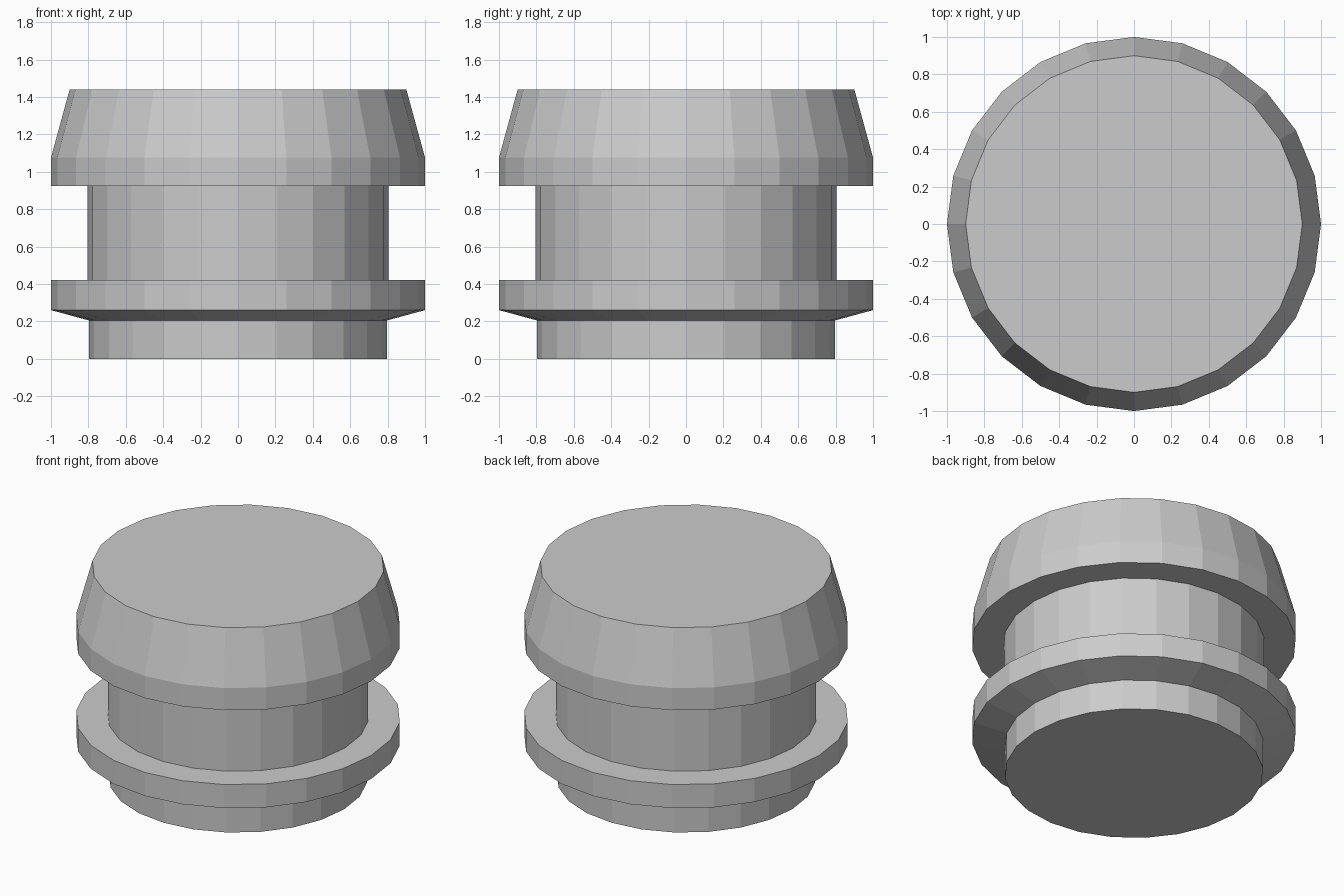
import bpy, bmesh
from math import cos, sin, tau

if "Cube" in bpy.data.objects:
    bpy.data.objects.remove(bpy.data.objects["Cube"])

SIDES = 24


def lathe(name, profile):
    """Revolve (radius, z) points, bottom to top, into a closed flat-shaded solid."""
    bm = bmesh.new()
    rings = [[bm.verts.new((r * cos(tau * i / SIDES), r * sin(tau * i / SIDES), z))
              for i in range(SIDES)] for r, z in profile]
    for low, high in zip(rings, rings[1:]):
        for i in range(SIDES):
            j = (i + 1) % SIDES
            bm.faces.new((low[i], low[j], high[j], high[i]))
    bm.faces.new(rings[0][::-1])
    bm.faces.new(rings[-1])
    mesh = bpy.data.meshes.new(name)
    bm.to_mesh(mesh)
    bm.free()
    obj = bpy.data.objects.new(name, mesh)
    bpy.context.collection.objects.link(obj)
    return obj


# One turned solid: foot, flange, neck and tapered cap
lathe("grooved_plug", [
    (0.797, 0.0), (0.797, 0.205),                 # foot
    (1.0, 0.26), (1.0, 0.42),                     # flange
    (0.805, 0.42), (0.805, 0.925),                # neck
    (1.0, 0.925), (1.0, 1.075), (0.9, 1.44),      # cap
])
